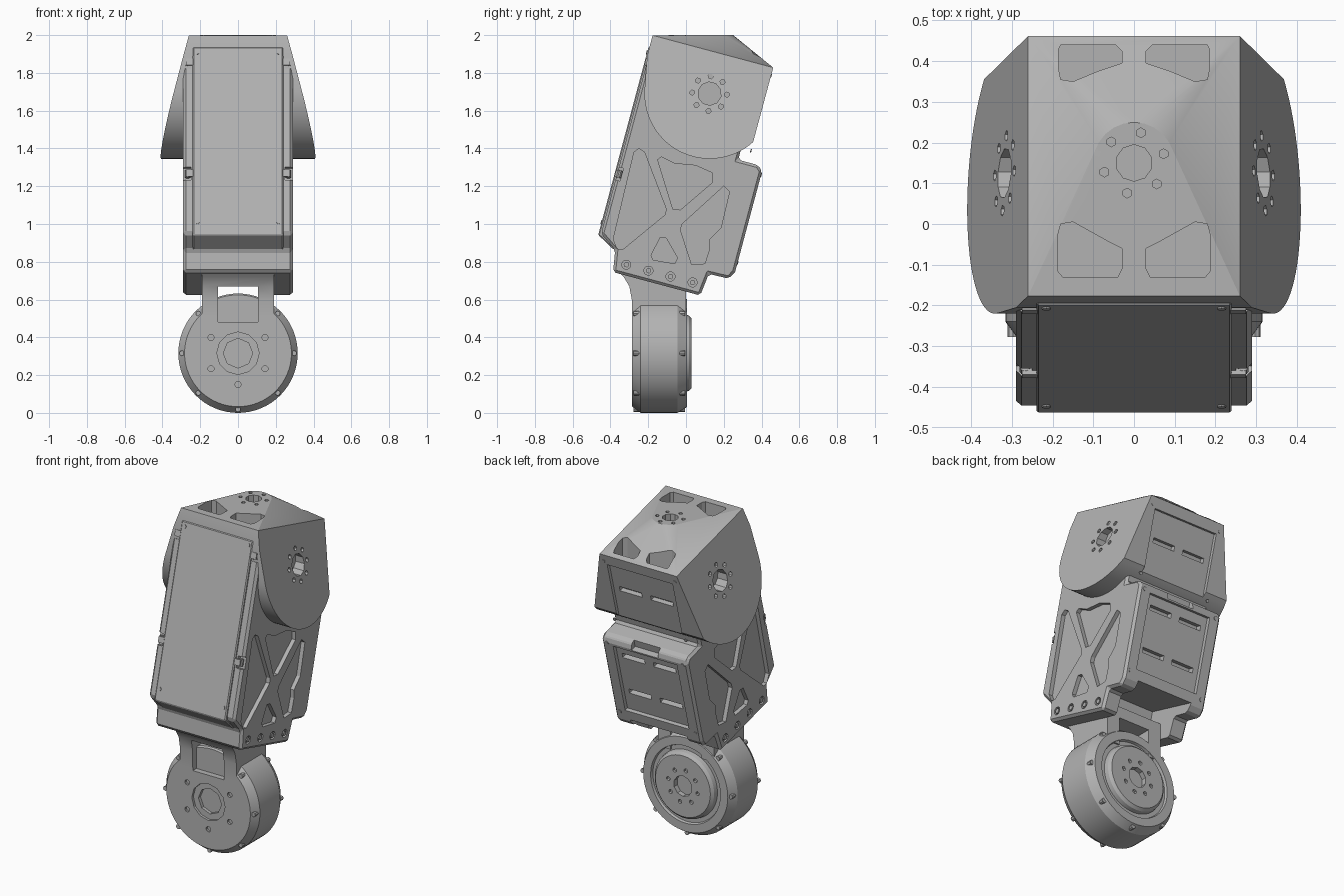
import bpy, bmesh, math
from math import sin, cos, pi, radians
from mathutils import Matrix, Vector

old = bpy.data.objects.get("Cube")
if old:
    bpy.data.objects.remove(old, do_unlink=True)

TILT = Matrix.Rotation(radians(-15), 4, 'X')   # body leans back-up by 15 degrees
FLAT = Matrix.Identity(4)

grey = bpy.data.materials.new("mid_grey")
grey.use_nodes = True
grey.diffuse_color = (0.45, 0.45, 0.45, 1)
grey.node_tree.nodes["Principled BSDF"].inputs["Base Color"].default_value = (0.45, 0.45, 0.45, 1)


def finish(name, bm, frame=FLAT):
    bmesh.ops.recalc_face_normals(bm, faces=bm.faces)
    mesh = bpy.data.meshes.new(name)
    bm.to_mesh(mesh)
    bm.free()
    mesh.transform(frame)
    mesh.materials.append(grey)
    obj = bpy.data.objects.new(name, mesh)
    bpy.context.collection.objects.link(obj)
    return obj


def prism(name, pts, lo, hi, axis='X', frame=FLAT):
    """Extrude a 2D outline along one axis."""
    bm = bmesh.new()
    place = (lambda p, h: (h, *p)) if axis == 'X' else (lambda p, h: (*p, h))
    face = bm.faces.new([bm.verts.new(place(p, lo)) for p in pts])
    out = bmesh.ops.extrude_face_region(bm, geom=[face])
    step = Vector(place((0, 0), hi - lo))
    bmesh.ops.translate(bm, vec=step, verts=[g for g in out["geom"] if isinstance(g, bmesh.types.BMVert)])
    return finish(name, bm, frame)


def box(name, x, y, z, frame=FLAT):
    pts = [(y[0], z[0]), (y[1], z[0]), (y[1], z[1]), (y[0], z[1])]
    return prism(name, pts, x[0], x[1], 'X', frame)


def rod(name, centre, axis, r, depth, sides=16, frame=FLAT):
    bm = bmesh.new()
    turn = Vector((0, 0, 1)).rotation_difference(Vector(axis)).to_matrix().to_4x4()
    bmesh.ops.create_cone(bm, cap_ends=True, segments=sides, radius1=r, radius2=r,
                          depth=depth, matrix=Matrix.Translation(centre) @ turn)
    return finish(name, bm, frame)


def lathe(name, profile, centre, sides=64):
    """Spin (y, radius) points round the Y axis."""
    bm = bmesh.new()
    verts = [bm.verts.new((r, y, 0)) for y, r in profile]
    edges = [bm.edges.new(e) for e in zip(verts, verts[1:])]
    bmesh.ops.spin(bm, geom=verts + edges, cent=(0, 0, 0), axis=(0, 1, 0), angle=2 * pi, steps=sides)
    bmesh.ops.remove_doubles(bm, verts=bm.verts, dist=1e-4)
    return finish(name, bm, Matrix.Translation(centre))


def apply(obj, mod):
    bpy.context.view_layer.objects.active = obj
    bpy.ops.object.modifier_apply(modifier=mod.name)


def bevel(obj, width, segments=1):
    mod = obj.modifiers.new("bevel", 'BEVEL')
    mod.width, mod.segments, mod.limit_method = width, segments, 'ANGLE'
    apply(obj, mod)


def cut(targets, cutters):
    for cutter in cutters:
        for obj in targets:
            mod = obj.modifiers.new("cut", 'BOOLEAN')
            mod.operation, mod.solver, mod.object = 'DIFFERENCE', 'EXACT', cutter
            apply(obj, mod)
        bpy.data.objects.remove(cutter, do_unlink=True)


def ring(n, r, start=0.0):
    return [(r * cos(start + 2 * pi * i / n), r * sin(start + 2 * pi * i / n)) for i in range(n)]


# Lower body, outlined from the side in the leaning frame
body = prism("body_shell", [(-.68, 1.77), (-.68, .80), (-.585, .735), (-.566, .62), (-.088, .62),
                            (-.074, .742), (.035, .745), (.058, .788), (.058, 1.34), (.03, 1.366),
                            (-.08, 1.366), (-.08, 1.77)], -.29, .29, 'X', TILT)
bevel(body, .014)

# Upper housing with flared round cheeks and a raised crown
HUB = (-.317, 1.665)
def flare(u):
    return .26 + .265 * (1.885 - u)
outline = [(-.688, 1.885), (-.688, 1.775), (-.027, 1.885)]
for i in range(33):
    a = pi + radians(147) * i / 32
    outline.append((HUB[0] + .345 * cos(a), HUB[1] + .345 * sin(a)))
bm = bmesh.new()
for v, u in outline:
    for s in (-1, 1):
        bm.verts.new((s * flare(u), v, u))
for x, y in ring(24, .1):
    bm.verts.new(TILT.inverted() @ Vector((x, y + .15, 2.0)))
hull = bmesh.ops.convex_hull(bm, input=bm.verts)
bmesh.ops.delete(bm, geom=list({g for g in hull["geom_interior"] + hull["geom_unused"]
                                if isinstance(g, bmesh.types.BMVert)}), context='VERTS')
housing = finish("upper_housing", bm, TILT)

# Truss pockets and front edge notches on both sides
trusses = [
    [(-.275, 1.38), (-.25, 1.40), (-.22, 1.38), (-.105, 1.08), (-.11, 1.05), (-.335, .865), (-.365, .87), (-.385, .92)],
    [(-.15, 1.34), (-.13, 1.355), (-.06, 1.32), (.05, 1.31), (.14, 1.27), (.14, 1.22), (-.03, 1.075), (-.07, 1.08)],
    [(.2, 1.2), (.23, 1.17), (.185, .98), (.125, .92), (.125, .87), (.1, .79), (.03, .785), (-.03, .97), (-.02, 1.0)],
    [(-.135, .93), (-.105, .925), (-.045, .82), (-.06, .79), (-.175, .81), (-.185, .835)],
]
shell_cuts = []
for s in (-1, 1):
    for pts in trusses:
        shell_cuts.append(prism("pocket", pts, s * .265, s * .35))
    for u in (1.13, 1.74):
        shell_cuts.append(box("notch", (s * .25, s * .32), (-.75, -.655), (u - .035, u + .035), TILT))
    for v in (-.508, -.387, -.266, -.145):
        shell_cuts.append(rod("bolt_hole", (s * .29, v, .676), (1, 0, 0), .024, .03, 12, TILT))
    for x0, x1 in ((.03, .18),):
        for u in (.99, 1.24):
            shell_cuts.append(box("slot", (s * x0, s * x1), (0, .1), (u - .015, u + .015), TILT))
# Back panel recess, centre notch and open cavity underneath
shell_cuts.insert(0, box("recess", (-.215, .215), (.035, .1), (.86, 1.31), TILT))
shell_cuts.append(box("notch", (-.09, .09), (.02, .1), (1.32, 1.4), TILT))
shell_cuts.append(box("cavity", (-.19, .19), (-.285, .1), (.5, .80), TILT))
cut([body], shell_cuts)

# Openings in the upper housing
crown_cuts = [box("recess", (-.22, .22), (-.047, .05), (1.41, 1.82), TILT)]
for s in (-1, 1):
    crown_cuts.append(box("slot", (s * .03, s * .18), (-.075, .05), (1.635, 1.665), TILT))
    front = [(.175, -.13), (.04, -.13), (.03, -.11), (.03, -.06), (.06, -.045), (.15, .005), (.18, 0), (.188, -.03), (.188, -.115)]
    rear = [(.18, .44), (.045, .44), (.03, .425), (.03, .395), (.09, .375), (.15, .35), (.18, .355), (.185, .38), (.185, .43)]
    crown_cuts.append(prism("window", [(s * x, y) for x, y in front], 1.9, 2.2, 'Z'))
    crown_cuts.append(prism("window", [(s * x, y) for x, y in rear], 1.77, 2.2, 'Z'))
crown_cuts.append(rod("hub_hole", (0, .15, 2.0), (0, 0, 1), .045, .14, 10))
for x, y in ring(6, .076, .3):
    crown_cuts.append(rod("hole", (x, y + .15, 2.0), (0, 0, 1), .012, .06, 6))
cut([housing], crown_cuts)
hub_cuts = []
for s in (-1, 1):
    hub_cuts.append(rod("hub_hole", (s * .33, *HUB), (1, 0, 0), .062, .14, 10, TILT))
    for v, u in ring(8, .092, .2):
        hub_cuts.append(rod("hole", (s * .32, HUB[0] + v, HUB[1] + u), (1, 0, 0), .014, .07, 6, TILT))
cut([housing, body], hub_cuts)

# Front cover folding under at the bottom, with corner screws
cover = prism("front_cover", [(-.693, 1.82), (-.693, .79), (-.592, .735), (-.575, .75), (-.67, .81), (-.67, 1.82)],
              -.24, .24, 'X', TILT)
bevel(cover, .006)
for s in (-1, 1):
    for u in (.86, 1.79):
        rod("cover_screw", (s * .215, -.694, u), (0, 1, 0), .011, .006, 10, TILT)
    for u in (1.13, 1.74):
        rod("cover_clip", (s * .268, -.668, u), (0, 0, 1), .014, .04, 10, TILT)
        box("clip_tab", (s * .235, s * .275), (-.69, -.665), (u - .018, u + .018), TILT)
    for v in (-.508, -.387, -.266, -.145):
        rod("side_bolt", (s * .283, v, .676), (1, 0, 0), .015, .014, 6, TILT)
    for u in (.84, 1.32):
        rod("back_screw", (s * .255, .058, u), (0, 1, 0), .012, .006, 10, TILT)
    for u in (1.43, 1.84):
        rod("back_screw", (s * .24, -.027, u), (0, 1, 0), .01, .006, 10, TILT)

# Neck joining body and motor
neck = prism("neck", [(-.37, .76), (-.33, .72), (-.3, .67), (-.287, .6), (-.287, .5),
                      (0, .5), (0, .74), (-.08, .78)], -.19, .19)
cut([neck], [box("window", (-.105, .105), (-.5, .3), (.45, .67))])

# Round motor
C = .316
motor = lathe("motor", [(-.285, 0), (-.285, .283), (-.24, C), (-.045, C), (.005, .285), (.005, .235),
                        (-.01, .23), (-.01, .205), (.015, .2), (.03, .185), (.03, 0)], (0, 0, C))
motor_cuts = [box("window", (-.105, .105), (-.4, -.25), (.48, .665)),
              rod("hub", (0, -.285, C), (0, 1, 0), .112, .03, 12),
              rod("hub", (0, -.275, C), (0, 1, 0), .078, .05, 8),
              rod("hub", (0, .03, C), (0, 1, 0), .062, .06, 10)]
for x, z in ring(8, .1, .2):
    motor_cuts.append(rod("hole", (x, .03, z + C), (0, 1, 0), .013, .03, 6))
for x, z in ring(6, .165, pi / 6):
    if z < .15:
        motor_cuts.append(rod("hole", (x, -.285, z + C), (0, 1, 0), .016, .03, 10))
cut([motor], motor_cuts)
for x, z in ring(8, .297):
    if z < .29:
        rod("rim_screw", (x, -.262, z + C), (0, 1, 0), .014, .03, 8)
        rod("rim_screw", (x, -.02, z + C), (0, 1, 0), .014, .03, 8)

# Smooth round surfaces, keep edges sharp
bpy.ops.object.select_all(action='DESELECT')
for obj in (housing, motor, neck):
    obj.select_set(True)
bpy.context.view_layer.objects.active = housing
bpy.ops.object.shade_smooth_by_angle(angle=radians(25))
